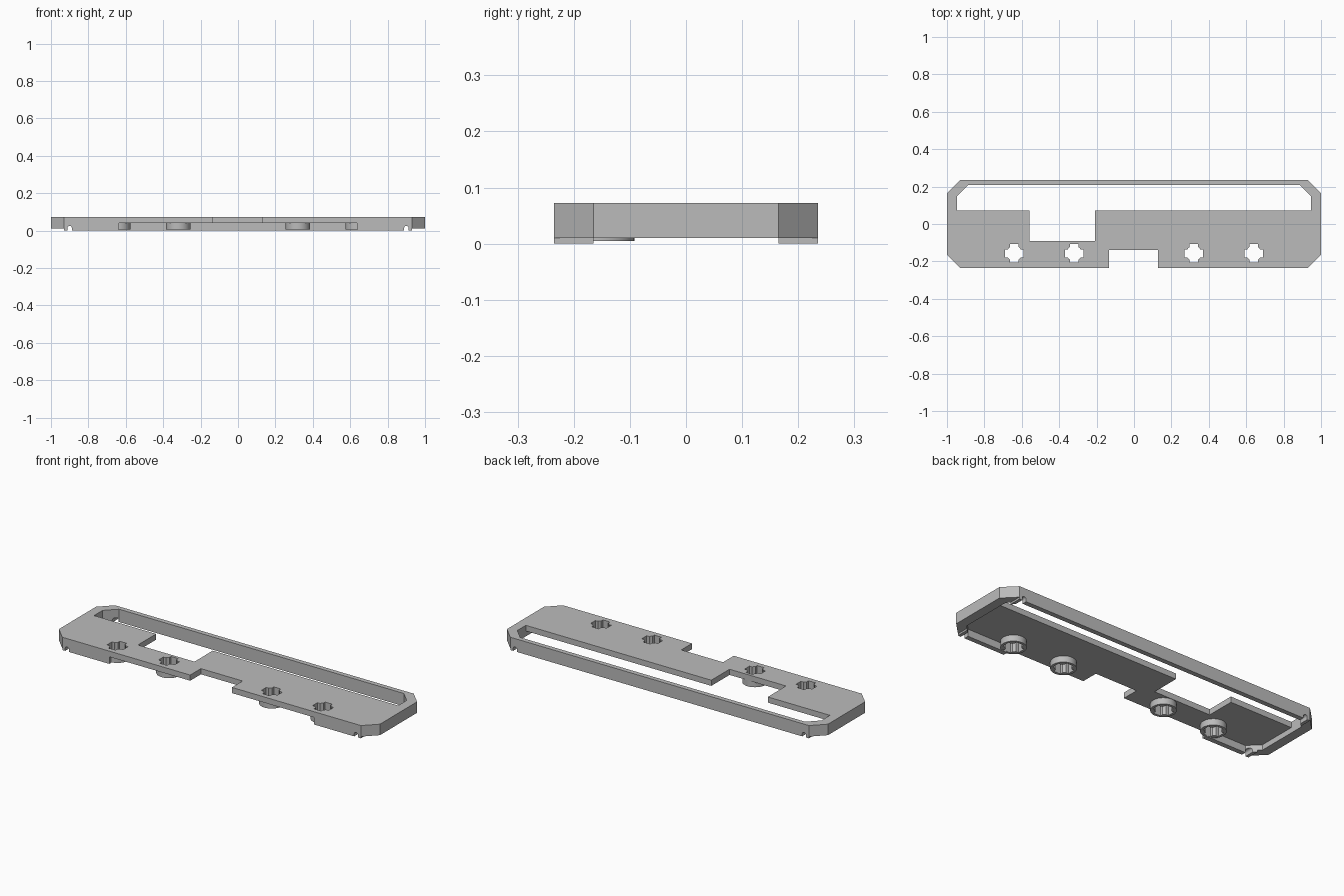
import bpy, bmesh, math
from mathutils import Matrix

if "Cube" in bpy.data.objects:
    bpy.data.objects.remove(bpy.data.objects["Cube"], do_unlink=True)

grey = bpy.data.materials.new("plain grey")
grey.use_nodes = True
colour = (0.5, 0.5, 0.5, 1)
grey.diffuse_color = colour
grey.node_tree.nodes["Principled BSDF"].inputs["Base Color"].default_value = colour


def prism(name, points, low, high, matrix=None):
    """Extrude a flat outline from low to high."""
    bm = bmesh.new()
    face = bm.faces.new([bm.verts.new((x, y, low)) for x, y in points])
    new = bmesh.ops.extrude_face_region(bm, geom=[face])["geom"]
    verts = [v for v in new if isinstance(v, bmesh.types.BMVert)]
    bmesh.ops.translate(bm, verts=verts, vec=(0, 0, high - low))
    if matrix:
        bm.transform(matrix)
    bmesh.ops.recalc_face_normals(bm, faces=bm.faces[:])
    mesh = bpy.data.meshes.new(name)
    bm.to_mesh(mesh)
    bm.free()
    obj = bpy.data.objects.new(name, mesh)
    bpy.context.collection.objects.link(obj)
    mesh.materials.append(grey)
    return obj


def block(name, x0, x1, y0, y1, z0, z1):
    return prism(name, [(x0, y0), (x1, y0), (x1, y1), (x0, y1)], z0, z1)


def octagon(x, y, c):
    """Rectangle with cut corners."""
    half = [(x - c, -y), (x, c - y), (x, y - c), (x - c, y)]
    return half + [(-px, -py) for px, py in half]


def circle(x, y, r, n):
    return [(x + r * math.cos(math.tau * i / n), y + r * math.sin(math.tau * i / n))
            for i in range(n)]


def cross(cx, cy):
    """Plus-shaped socket with a round centre."""
    quarter = [(0.05, -0.022), (0.05, 0.022), (0.034, 0.022), (0.029, 0.029), (0.022, 0.034)]
    points = []
    for turn in range(4):
        points += [(cx + x, cy + y) for x, y in quarter]
        quarter = [(-y, x) for x, y in quarter]
    return points


def carve(target, cutter):
    """Cut one shape out of another and discard the cutter."""
    mod = target.modifiers.new("cut", 'BOOLEAN')
    mod.operation, mod.solver, mod.object = 'DIFFERENCE', 'EXACT', cutter
    bpy.context.view_layer.objects.active = target
    bpy.ops.object.modifier_apply(modifier=mod.name)
    bpy.data.objects.remove(cutter, do_unlink=True)


TOP, UNDER, LIP = 0.072, 0.04, 0.01
SOCKET_Y = -0.157

# Tray body with its hollow underside
body = prism("tray_body", octagon(1, 0.235, 0.07), 0, TOP)
carve(body, prism("hollow", octagon(0.947, 0.208, 0.06), -0.1, UNDER))

# Long rear opening, with the rear corners cut off
carve(body, prism("rear_slot", [(-0.947, 0.072), (0.947, 0.072), (0.947, 0.148),
                               (0.887, 0.208), (-0.887, 0.208), (-0.947, 0.148)], 0.02, 0.2))

# Notches in the plate and the open front of the rim
carve(body, block("rear_notch", -0.56, -0.208, -0.09, 0.1, 0.02, 0.2))
carve(body, block("front_notch", -0.133, 0.127, -0.3, -0.14, -0.1, 0.2))
carve(body, block("front_gap", -0.637, 0.637, -0.3, -0.19, -0.1, UNDER))

# Raised ends and small arched rim holes
for side in (-1, 1):
    x0, x1 = sorted((side * 0.93, side * 1.1))
    carve(body, block("end_cut", x0, x1, -0.3, 0.3, -0.1, LIP))
    arch = [(side * 0.9 + 0.012 * math.cos(a), 0.013 + 0.012 * math.sin(a))
            for a in [math.pi * i / 8 for i in range(9)]]
    arch += [(side * 0.9 - 0.012, -0.05), (side * 0.9 + 0.012, -0.05)]
    carve(body, prism("arch", arch, -0.3, 0.3, Matrix.Rotation(math.pi / 2, 4, 'X')))

# Round sockets below the plate, with cross holes through both
for number, x in enumerate((-0.64, -0.32, 0.32, 0.64), 1):
    carve(body, prism("cross_hole", cross(x, SOCKET_Y), 0.02, 0.2))
    boss = prism(f"socket_{number}", circle(x, SOCKET_Y, 0.065, 40), 0.005, UNDER)
    carve(boss, prism("cross_hole", cross(x, SOCKET_Y), -0.1, 0.2))
    bpy.ops.object.select_all(action='DESELECT')
    boss.select_set(True)
    bpy.context.view_layer.objects.active = boss
    bpy.ops.object.shade_smooth_by_angle(angle=math.radians(30))
